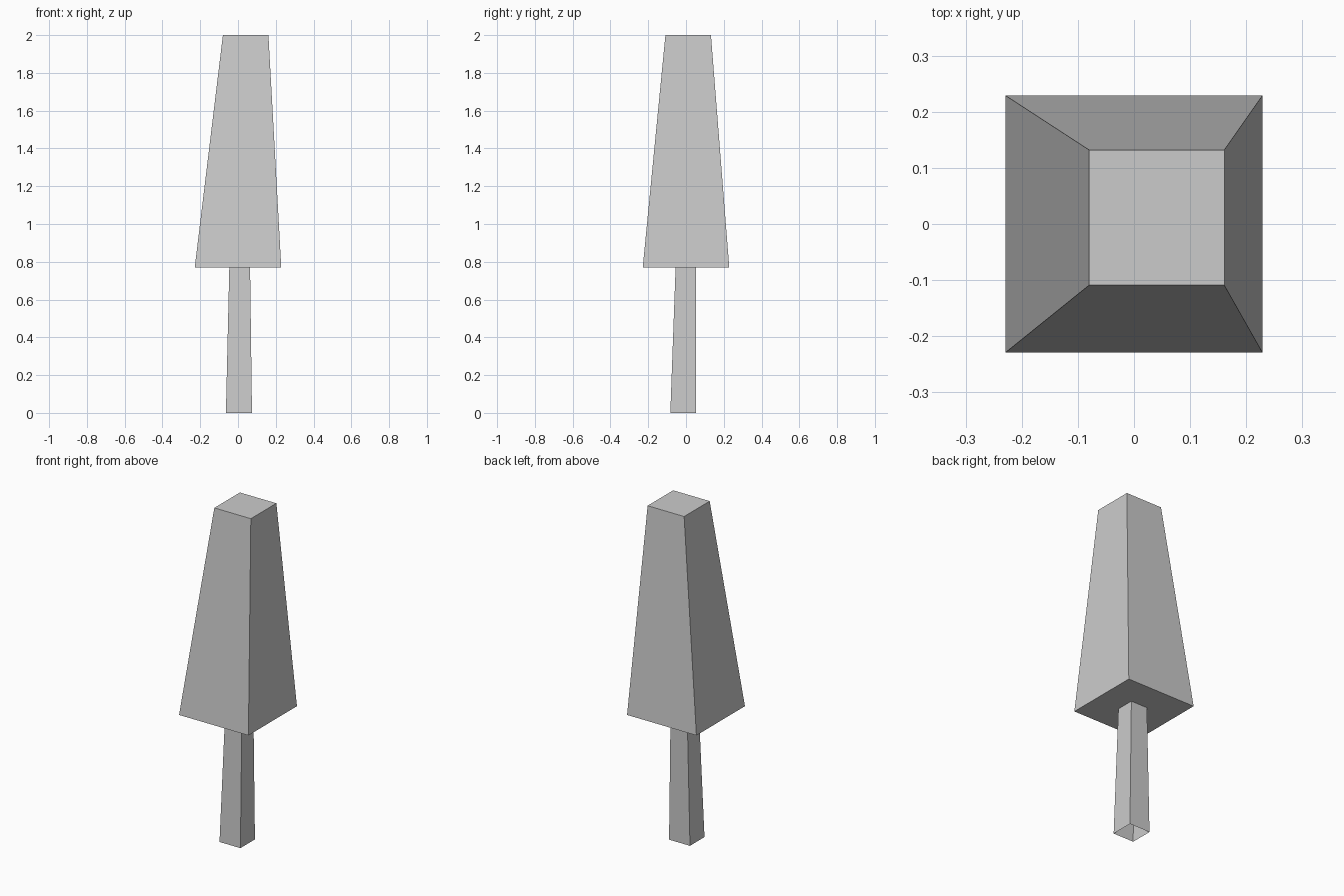
import bpy
import bmesh

# Remove the default cube
cube = bpy.data.objects.get("Cube")
if cube:
    bpy.data.objects.remove(cube, do_unlink=True)

# Single flat colour
grey = bpy.data.materials.new("light_grey")
grey.use_nodes = True
colour = (0.6, 0.6, 0.6, 1)
grey.diffuse_color = colour
grey.node_tree.nodes["Principled BSDF"].inputs["Base Color"].default_value = colour


def rectangle(bm, x0, x1, y0, y1, z):
    """Counter-clockwise ring of four corners at height z."""
    corners = ((x0, y0), (x1, y0), (x1, y1), (x0, y1))
    return [bm.verts.new((x, y, z)) for x, y in corners]


def tapered_block(name, base, top, capped):
    """Four-sided leaning block between two rectangles, optionally closed."""
    bm = bmesh.new()
    low, high = rectangle(bm, *base), rectangle(bm, *top)
    for i in range(4):
        j = (i + 1) % 4
        bm.faces.new((low[i], low[j], high[j], high[i]))
    if capped:
        bm.faces.new(low[::-1])
        bm.faces.new(high)
    mesh = bpy.data.meshes.new(name)
    bm.to_mesh(mesh)
    bm.free()
    mesh.materials.append(grey)
    obj = bpy.data.objects.new(name, mesh)
    bpy.context.collection.objects.link(obj)
    return obj


# Slender trunk, open at its ends
tapered_block("trunk", (-0.064, 0.074, -0.083, 0.054, 0),
              (-0.046, 0.064, -0.055, 0.054, 0.77), capped=False)

# Tall crown with an off-centre flat top
tapered_block("crown", (-0.229, 0.229, -0.229, 0.229, 0.77),
              (-0.08, 0.161, -0.109, 0.132, 2), capped=True)
